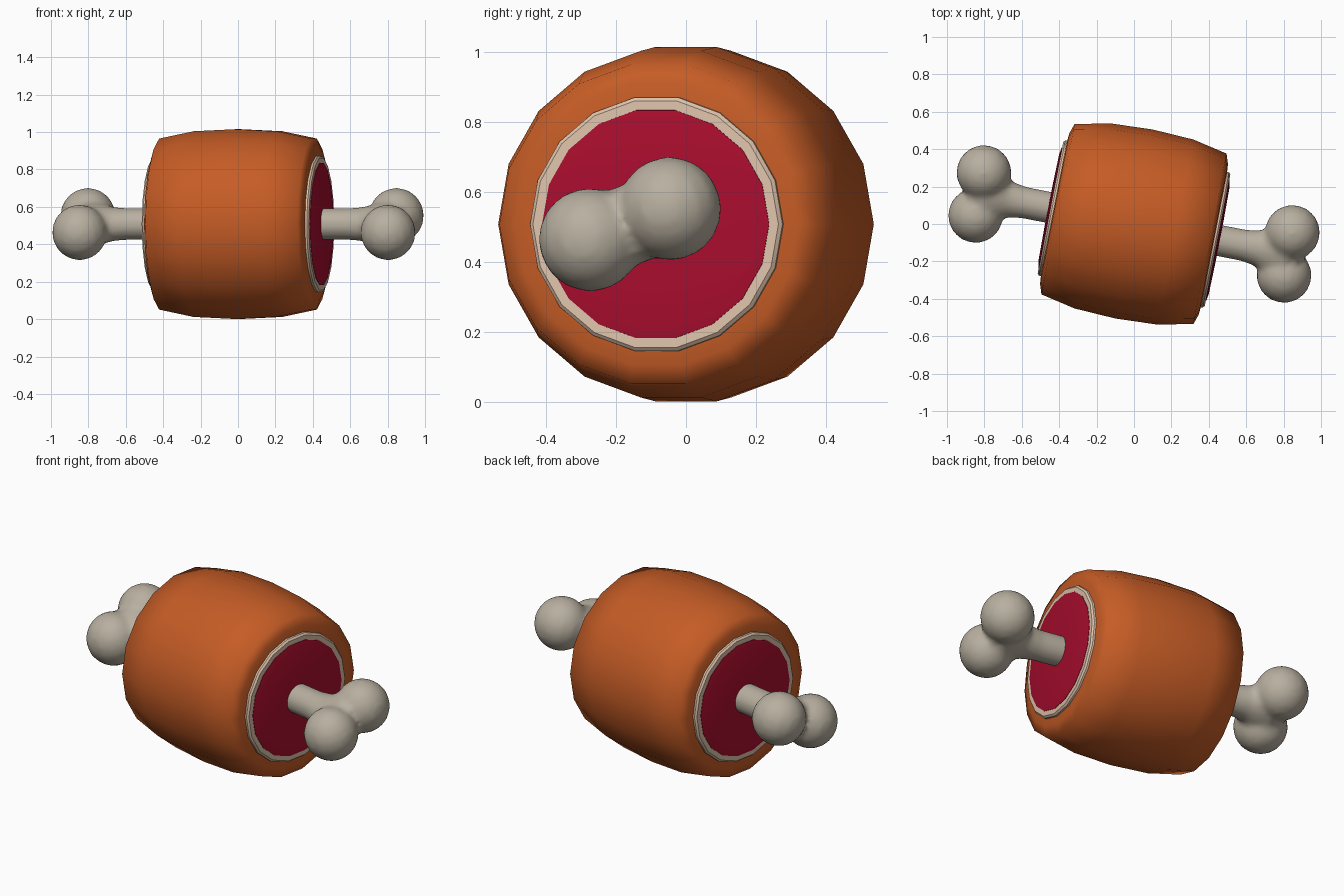
import bpy, bmesh, math
from mathutils import Matrix, Vector

if "Cube" in bpy.data.objects:
    bpy.data.objects.remove(bpy.data.objects["Cube"])

SIDES = 18
# whole model: long axis is local x, turned a little about z and lifted
PLACE = Matrix.Translation((0, 0, 0.508)) @ Matrix.Rotation(math.radians(-11), 4, 'Z')


def material(name, rgb):
    m = bpy.data.materials.new(name)
    m.diffuse_color = (*rgb, 1)
    m.use_nodes = True
    m.node_tree.nodes["Principled BSDF"].inputs["Base Color"].default_value = m.diffuse_color
    return m


skin = material("roast orange", (0.56, 0.107, 0.019))
flesh = material("raw red", (0.40, 0.004, 0.027))
fat = material("cream fat", (0.74, 0.55, 0.41))
bone_mat = material("bone grey", (0.48, 0.43, 0.35))


def add_rings(bm, rings, sides=SIDES):
    """Loft along x through (x, ry, rz) rings, capped at both ends."""
    loops = []
    for x, ry, rz in rings:
        loops.append([bm.verts.new((x, ry * math.cos(2 * math.pi * i / sides),
                                    rz * math.sin(2 * math.pi * i / sides)))
                      for i in range(sides)])
    for a, b in zip(loops, loops[1:]):
        for i in range(sides):
            j = (i + 1) % sides
            bm.faces.new((a[i], a[j], b[j], b[i]))
    bm.faces.new(loops[0])
    bm.faces.new(loops[-1])


def finish(bm, name, mat, angle):
    bmesh.ops.recalc_face_normals(bm, faces=bm.faces[:])
    me = bpy.data.meshes.new(name)
    bm.to_mesh(me)
    bm.free()
    me.materials.append(mat)
    ob = bpy.data.objects.new(name, me)
    bpy.context.collection.objects.link(ob)
    ob.matrix_world = PLACE
    bpy.ops.object.select_all(action='DESELECT')
    ob.select_set(True)
    bpy.context.view_layer.objects.active = ob
    bpy.ops.object.shade_smooth_by_angle(angle=math.radians(angle))
    return ob


# barrel-shaped meat
half = [(0.225, 0.504), (0.414, 0.464), (0.432, 0.41), (0.438, 0.34)]
profile = [(-x, r) for x, r in reversed(half)] + [(0, 0.515)] + half
bm = bmesh.new()
add_rings(bm, [(x, r, r) for x, r in profile])
finish(bm, "meat", skin, 75)

for side, s in (("left", -1), ("right", 1)):
    # fat rim around each cut end
    bm = bmesh.new()
    add_rings(bm, [(s * x, r, r) for x, r in
                   [(0.42, 0.37), (0.446, 0.368), (0.455, 0.358), (0.455, 0.325)]])
    finish(bm, side + "_fat_rim", fat, 40)
    # red cut face
    bm = bmesh.new()
    add_rings(bm, [(s * x, r, r) for x, r in
                   [(0.44, 0.333), (0.457, 0.331), (0.464, 0.29), (0.467, 0.1)]])
    finish(bm, side + "_cut_face", flesh, 40)

    # bone end: flared shaft and two knobs, fused and softened
    bm = bmesh.new()
    add_rings(bm, [(s * x, w, h) for x, w, h in
                   [(0.38, 0.085, 0.085), (0.60, 0.085, 0.085), (0.68, 0.10, 0.09),
                    (0.75, 0.15, 0.107), (0.82, 0.16, 0.118), (0.90, 0.13, 0.09)]])
    for k in (-1, 1):
        bmesh.ops.create_uvsphere(bm, u_segments=16, v_segments=10, radius=0.149,
                                  matrix=Matrix.Translation((s * 0.84, k * 0.125, 0)))
    bmesh.ops.rotate(bm, verts=bm.verts[:], cent=Vector(),
                     matrix=Matrix.Rotation(math.radians(21), 3, 'X'))
    ob = finish(bm, side + "_bone", bone_mat, 60)
    rm = ob.modifiers.new("fuse", 'REMESH')
    rm.mode = 'VOXEL'
    rm.voxel_size = 0.016
    rm.use_smooth_shade = True
    sm = ob.modifiers.new("soften", 'SMOOTH')
    sm.factor = 0.5
    sm.iterations = 6
